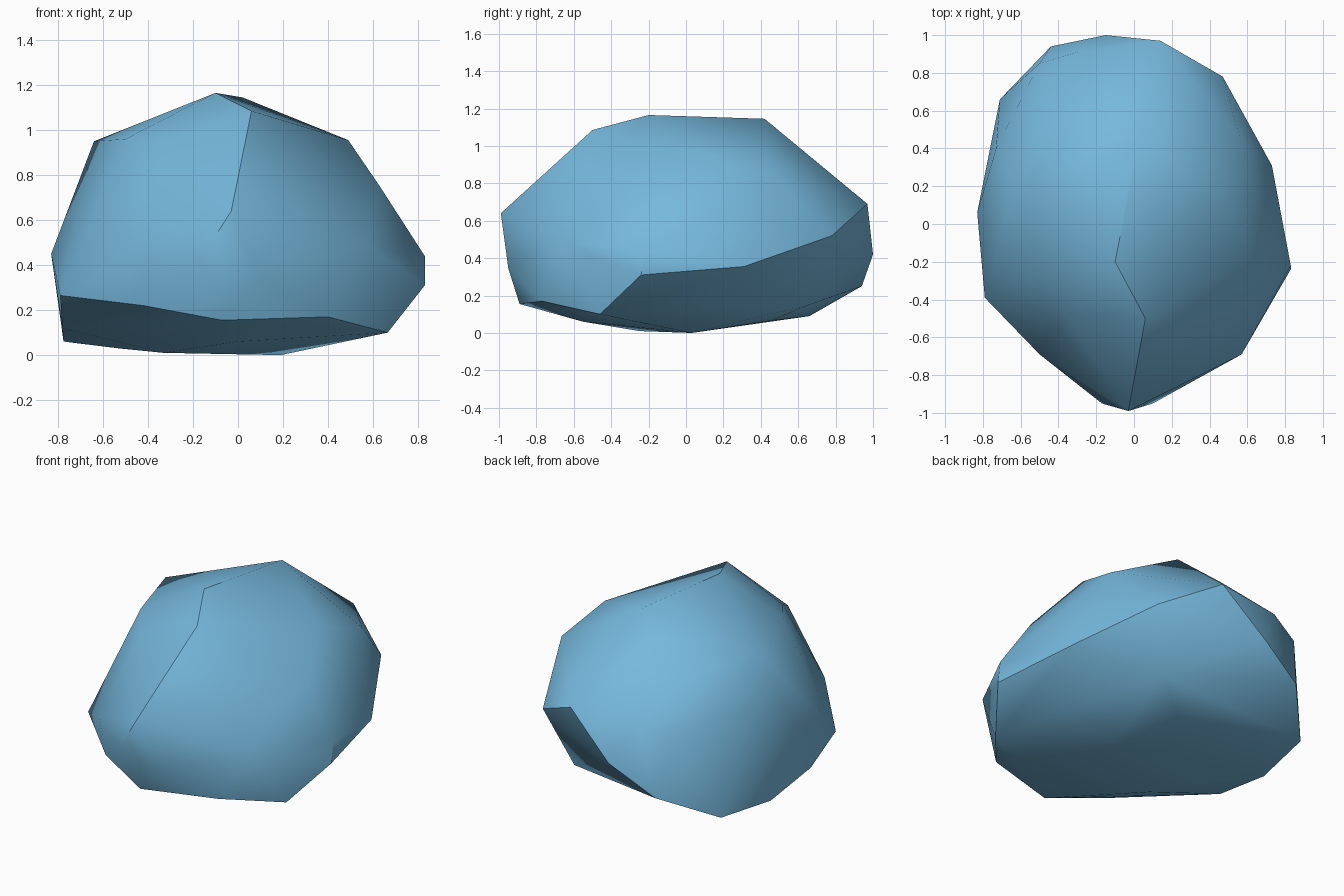
import bpy, bmesh, math

if "Cube" in bpy.data.objects:
    bpy.data.objects.remove(bpy.data.objects["Cube"])

# Main corners of the boulder, bottom to top
underside = [(.19, .03, 0), (-.33, -.25, .01), (-.53, .0, .03), (0, -.55, .06),
             (-.775, .25, .06), (.05, .45, .065), (-.43, .55, .08), (-.71, .66, .09)]
skirt = [(.665, -.46, .10), (.4, -.77, .17), (-.07, -.89, .155), (-.42, -.74, .22),
         (-.79, -.39, .265), (-.78, -.15, .12), (-.44, .94, .25), (.33, .66, .15)]
belly = [(.10, -.95, .345), (.57, -.69, .49), (.83, -.24, .31), (.83, -.22, .44),
         (.73, .31, .355), (.47, .78, .52), (-.15, 1, .42), (-.83, .06, .45),
         (-.5, -.69, .42), (-.17, -.95, .42)]
shoulder = [(-.03, -.99, .64), (.63, -.18, .75), (.56, .46, .84), (.14, .97, .69),
            (-.3, .91, .68), (-.5, .85, .6), (-.73, .4, .68)]
crown = [(-.64, .18, .95), (-.5, -.27, .96), (-.35, -.48, .925), (.06, -.5, 1.085),
         (.49, .12, .955), (-.1, -.2, 1.165), (.02, .42, 1.145), (-.18, .57, 1.0),
         (-.44, .51, .9)]

# Wrap the corners in a faceted skin
bm = bmesh.new()
for ring in (underside, skirt, belly, shoulder, crown):
    for p in ring:
        bm.verts.new(p)
res = bmesh.ops.convex_hull(bm, input=bm.verts[:])
inner = {g for g in res["geom_interior"] + res["geom_unused"]
         if isinstance(g, bmesh.types.BMVert)}
bmesh.ops.delete(bm, geom=list(inner), context='VERTS')
bmesh.ops.recalc_face_normals(bm, faces=bm.faces[:])

mesh = bpy.data.meshes.new("boulder")
bm.to_mesh(mesh)
bm.free()
boulder = bpy.data.objects.new("boulder", mesh)
bpy.context.collection.objects.link(boulder)

# Pale blue stone
stone = bpy.data.materials.new("pale blue stone")
stone.diffuse_color = (.18, .48, .72, 1)
stone.use_nodes = True
stone.node_tree.nodes["Principled BSDF"].inputs["Base Color"].default_value = stone.diffuse_color
mesh.materials.append(stone)

# Soft shading with the hard creases kept
bpy.context.view_layer.objects.active = boulder
boulder.select_set(True)
bpy.ops.object.shade_smooth_by_angle(angle=math.radians(35))
